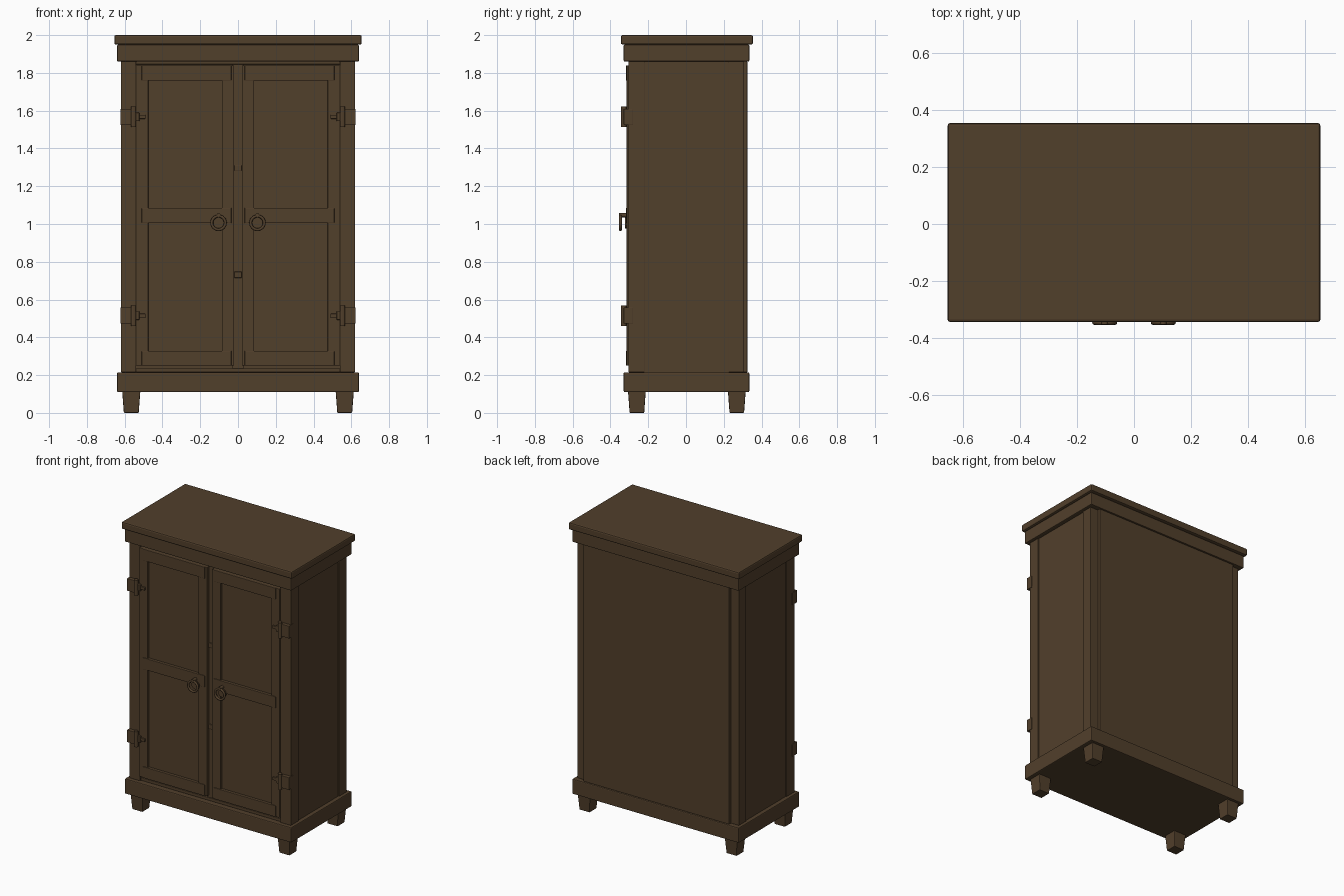
import bpy, bmesh, math
from mathutils import Matrix

cube = bpy.data.objects.get("Cube")
if cube:
    bpy.data.objects.remove(cube, do_unlink=True)

wood = bpy.data.materials.new("dark_brown_wood")
wood.use_nodes = True
BROWN = (0.083, 0.05, 0.024, 1)
wood.diffuse_color = BROWN
bsdf = wood.node_tree.nodes["Principled BSDF"]
bsdf.inputs["Base Color"].default_value = BROWN
bsdf.inputs["Roughness"].default_value = 0.8


def finish(name, bm, bevel=0.0):
    mesh = bpy.data.meshes.new(name)
    bmesh.ops.recalc_face_normals(bm, faces=bm.faces)
    bm.to_mesh(mesh)
    bm.free()
    mesh.materials.append(wood)
    obj = bpy.data.objects.new(name, mesh)
    bpy.context.collection.objects.link(obj)
    if bevel:
        mod = obj.modifiers.new("soft_edges", 'BEVEL')
        mod.width, mod.segments = bevel, 2
    return obj


def box(name, x, y, z, bevel=0.003, taper=1.0):
    """Box from (min, max) ranges; taper scales the bottom face."""
    bm = bmesh.new()
    bmesh.ops.create_cube(bm, size=1)
    for v in bm.verts:
        k = taper if v.co.z < 0 else 1
        for i, (lo, hi) in enumerate((x, y, z)):
            v.co[i] = (lo + hi) / 2 + v.co[i] * (hi - lo) * (k if i < 2 else 1)
    return finish(name, bm, bevel)


def span(s, a, b):
    return tuple(sorted((s * a, s * b)))


def cylinder(name, centre, radius, depth, axis, sides=16):
    bm = bmesh.new()
    turn = Matrix.Rotation(math.pi / 2, 4, 'X') if axis == 'Y' else Matrix()
    bmesh.ops.create_cone(bm, cap_ends=True, segments=sides, radius1=radius,
                          radius2=radius, depth=depth,
                          matrix=Matrix.Translation(centre) @ turn)
    return finish(name, bm)


def ring(name, centre, major, minor, steps=24, sides=8):
    """Ring standing upright, facing the front."""
    bm = bmesh.new()
    loops = []
    for i in range(steps):
        a = 2 * math.pi * i / steps
        loop = []
        for j in range(sides):
            b = 2 * math.pi * j / sides
            r = major + minor * math.cos(b)
            loop.append(bm.verts.new((centre[0] + r * math.cos(a),
                                      centre[1] + minor * math.sin(b),
                                      centre[2] + r * math.sin(a))))
        loops.append(loop)
    for i in range(steps):
        p, q = loops[i], loops[(i + 1) % steps]
        for j in range(sides):
            k = (j + 1) % sides
            face = bm.faces.new((p[j], p[k], q[k], q[j]))
            face.smooth = True
    return finish(name, bm)


# Carcass: plinth, cornice, top board and panels
box("plinth", (-0.64, 0.64), (-0.33, 0.335), (0.11, 0.215), 0.006)
box("cornice", (-0.64, 0.64), (-0.33, 0.335), (1.86, 1.95), 0.006)
box("top_board", (-0.655, 0.655), (-0.345, 0.355), (1.95, 2.0), 0.009)
box("back_panel", (-0.56, 0.56), (0.28, 0.325), (0.215, 1.86))
box("front_backing", (-0.545, 0.545), (-0.28, -0.24), (0.215, 1.86), 0)
box("bottom_front_rail", (-0.54, 0.54), (-0.295, -0.25), (0.215, 0.235))
box("top_front_rail", (-0.54, 0.54), (-0.295, -0.25), (1.845, 1.86))
box("centre_strip", (-0.03, 0.03), (-0.292, -0.25), (0.235, 1.845))
for z in (0.715, 1.28):
    box("centre_block", (-0.02, 0.02), (-0.3, -0.28), (z, z + 0.033))

for s, side in ((-1, "right"), (1, "left")):
    # Corner posts, side panels and feet
    box(side + "_side_panel", span(s, 0.57, 0.612), (-0.23, 0.23), (0.215, 1.86), 0)
    box(side + "_front_post", span(s, 0.54, 0.62), (-0.305, -0.22), (0.215, 1.86))
    box(side + "_back_post", span(s, 0.55, 0.62), (0.225, 0.305), (0.215, 1.86))
    for end, y in (("front", (-0.307, -0.213)), ("back", (0.222, 0.316))):
        box(f"{side}_{end}_foot", span(s, 0.517, 0.613), y, (0, 0.115), 0.004, 0.82)

    # Door frame around two sunken panels
    box(side + "_door_panel", span(s, 0.05, 0.5), (-0.298, -0.27), (0.26, 1.83), 0)
    box(side + "_inner_stile", span(s, 0.02, 0.085), (-0.314, -0.27), (0.25, 1.84))
    box(side + "_outer_stile", span(s, 0.475, 0.54), (-0.314, -0.27), (0.25, 1.84))
    for rail, z in (("bottom", (0.25, 0.328)), ("middle", (1.005, 1.085)),
                    ("top", (1.76, 1.84))):
        box(f"{side}_{rail}_rail", span(s, 0.035, 0.51), (-0.318, -0.27), z)

    # Hinges: post plate, barrel and tapering strap
    for level, z in (("lower", 0.515), ("upper", 1.567)):
        name = f"{side}_{level}_hinge"
        box(name + "_plate", span(s, 0.562, 0.623), (-0.33, -0.28),
            (z - 0.043, z + 0.043))
        cylinder(name + "_barrel", (s * 0.553, -0.329, z), 0.014, 0.108, 'Z', 12)
        box(name + "_boss", span(s, 0.522, 0.548), (-0.328, -0.3),
            (z - 0.022, z + 0.022))
        box(name + "_strap", span(s, 0.49, 0.53), (-0.324, -0.3),
            (z - 0.01, z + 0.01))

    # Ring pull hanging from a pin
    cylinder(side + "_pull_pin", (s * 0.103, -0.331, 1.046), 0.011, 0.046, 'Y')
    cylinder(side + "_pull_plate", (s * 0.103, -0.32, 1.006), 0.03, 0.008, 'Y')
    ring(side + "_pull_ring", (s * 0.103, -0.347, 1.006), 0.036, 0.008)
